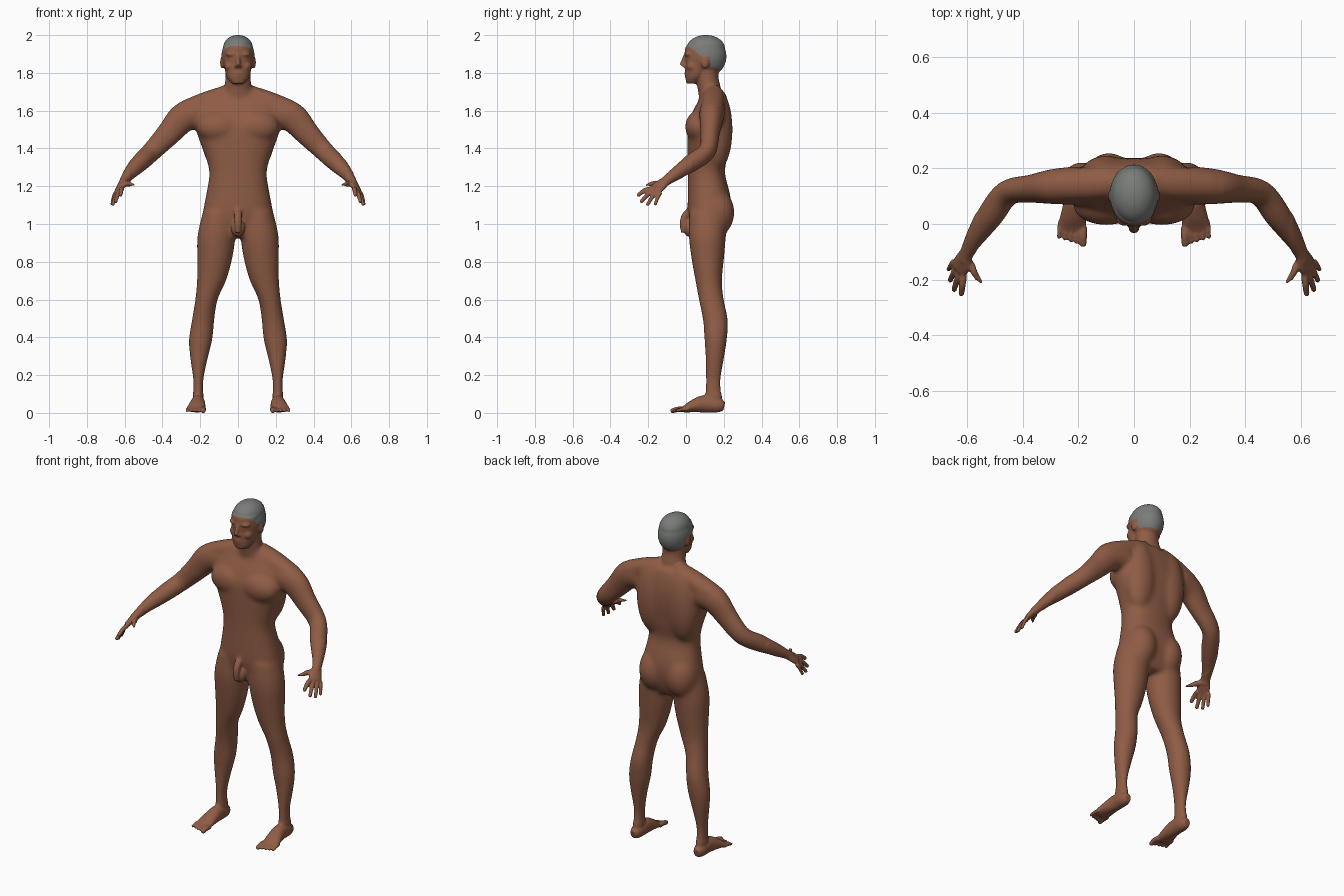
import bpy
import bmesh
from math import sin, cos, pi, copysign
from mathutils import Vector, Matrix

default_cube = bpy.data.objects.get("Cube")
if default_cube:
    bpy.data.objects.remove(default_cube, do_unlink=True)

X, Y, Z = Vector((1, 0, 0)), Vector((0, 1, 0)), Vector((0, 0, 1))
SIDES = 32
BOTH = (1, -1)
MIDDLE = (1,)


def make_material(name, colour):
    material = bpy.data.materials.new(name)
    material.use_nodes = True
    material.diffuse_color = (*colour, 1)
    shader = material.node_tree.nodes["Principled BSDF"]
    shader.inputs["Base Color"].default_value = (*colour, 1)
    shader.inputs["Roughness"].default_value = 0.7
    return material


def resample(stations, steps=4):
    """Smooth Catmull-Rom path through (x, y, z, half width, half depth)."""
    points = [Vector(s) for s in stations]
    padded = [points[0]] + points + [points[-1]]
    path = []
    for before, start, end, after in zip(padded, padded[1:], padded[2:], padded[3:]):
        for step in range(steps):
            t = step / steps
            path.append(start + (end - before) * (t / 2)
                        + (before * 2 - start * 5 + end * 4 - after) * (t * t / 2)
                        + (start * 3 - before - end * 3 + after) * (t ** 3 / 2))
    return path + [points[-1]]


def tube(bm, stations, width_axis=X, axis=None, sides=BOTH, power=1):
    """Closed loft of rings; a fixed axis keeps them parallel, power < 1 squares them."""
    path = resample(stations)
    centres = [Vector(p[:3]) for p in path]
    angles = [2 * pi * k / SIDES for k in range(SIDES)]
    outline = [[copysign(abs(f) ** power, f) for f in (cos(a), sin(a))] for a in angles]
    last = len(path) - 1
    for side in sides:
        rings = []
        for i, centre in enumerate(centres):
            along = axis or (centres[min(i + 1, last)] - centres[max(i - 1, 0)]).normalized()
            u = (width_axis - along * width_axis.dot(along)).normalized()
            v = along.cross(u)
            points = [centre + u * (path[i][3] * c) + v * (path[i][4] * s) for c, s in outline]
            rings.append([bm.verts.new((p.x * side, p.y, p.z)) for p in points])
        for low, high in zip(rings, rings[1:]):
            for k in range(SIDES):
                n = (k + 1) % SIDES
                bm.faces.new((low[k], low[n], high[n], high[k]))
        bm.faces.new(rings[0])
        bm.faces.new(rings[-1])


def blob(bm, centre, radii, sides=BOTH):
    """Ellipsoid muscle or feature, mirrored unless on the centre line."""
    for side in sides:
        place = Matrix.Translation((centre[0] * side, centre[1], centre[2]))
        bmesh.ops.create_uvsphere(bm, u_segments=SIDES, v_segments=SIDES // 2, radius=1,
                                  matrix=place @ Matrix.Diagonal((*radii, 1)))


def digit(bm, root, tip, radius, bend):
    """Finger or toe with a slightly raised middle joint and a rounded tip."""
    root, tip = Vector(root), Vector(tip)
    joint = root.lerp(tip, 0.5) + Z * bend
    tube(bm, [(*root, radius, radius), (*joint, radius, radius),
              (*tip, radius * 0.85, radius * 0.85)])
    blob(bm, tip, [radius * 0.9] * 3)


def add_torso(bm):
    profile = [(.93, .117, .12, .075), (1.0, .123, .175, .1), (1.08, .124, .182, .114),
               (1.16, .121, .168, .112), (1.27, .108, .152, .098), (1.36, .114, .174, .106),
               (1.45, .119, .208, .113), (1.53, .124, .23, .113), (1.6, .135, .23, .098),
               (1.66, .145, .21, .075), (1.7, .145, .13, .06)]
    tube(bm, [(0, y, z, a, b) for z, y, a, b in profile], axis=Z, sides=MIDDLE, power=.85)
    blob(bm, (.1, .065, 1.515), (.12, .07, .085))        # chest
    blob(bm, (.1, .165, 1.5), (.1, .082, .22))           # upper back
    blob(bm, (.09, .153, 1.06), (.093, .104, .13))       # buttocks
    tube(bm, [(.05, .15, 1.7, .05, .04), (.16, .145, 1.655, .06, .05),
              (.27, .14, 1.6, .06, .06)], width_axis=Y)  # shoulder slope
    blob(bm, (0, .016, .98), (.038, .03, .047), MIDDLE)  # groin
    tube(bm, [(0, .02, 1.07, .02, .02), (0, -.005, 1.04, .02, .02),
              (0, -.016, 1.0, .019, .017), (0, -.014, .955, .014, .012)], sides=MIDDLE)


def add_head(bm):
    tube(bm, [(0, .135, 1.65, .095, .062), (0, .122, 1.72, .074, .061),
              (0, .113, 1.77, .067, .059), (0, .11, 1.84, .067, .062)], sides=MIDDLE)
    blob(bm, (0, .104, 1.887), (.088, .111, .11), MIDDLE)  # cranium
    blob(bm, (0, .105, 1.93), (.08, .102, .071), MIDDLE)   # crown
    profile = [(1.743, .033, .034, .03), (1.77, .045, .056, .048), (1.8, .055, .067, .06),
               (1.85, .064, .074, .068), (1.9, .073, .079, .08), (1.94, .083, .078, .087)]
    tube(bm, [(0, y, z, a, b) for z, y, a, b in profile], axis=Z, sides=MIDDLE)
    tube(bm, [(0, .004, 1.9, .011, .014), (0, -.012, 1.862, .011, .014),
              (0, -.022, 1.837, .014, .015)], sides=MIDDLE)  # nose
    blob(bm, (.011, -.006, 1.834), (.01, .013, .009))      # nostril
    blob(bm, (.03, .018, 1.898), (.036, .026, .014))       # brow
    blob(bm, (.031, .014, 1.872), (.017, .014, .011))      # eye
    blob(bm, (.04, .036, 1.835), (.032, .034, .03))        # cheek
    blob(bm, (0, .027, 1.795), (.042, .032, .042), MIDDLE)  # mouth mound
    blob(bm, (0, .005, 1.798), (.027, .015, .008), MIDDLE)  # upper lip
    blob(bm, (0, .007, 1.782), (.023, .015, .008), MIDDLE)  # lower lip
    blob(bm, (0, .018, 1.757), (.025, .019, .014), MIDDLE)  # chin
    blob(bm, (.085, .102, 1.855), (.01, .02, .032))        # ear


def add_arm(bm):
    tube(bm, [(.19, .14, 1.59, .07, .08), (.285, .135, 1.567, .065, .081),
              (.367, .127, 1.478, .052, .067), (.455, .113, 1.386, .047, .055),
              (.515, .035, 1.328, .05, .05), (.565, -.04, 1.275, .038, .038),
              (.6, -.1, 1.232, .027, .025), (.612, -.13, 1.21, .028, .022)], width_axis=Y)
    # palm, fingers and thumb
    knuckle_line = Vector((.035, .05, -.02))
    tube(bm, [(.603, -.105, 1.228, .026, .021), (.617, -.138, 1.203, .037, .019),
              (.632, -.165, 1.178, .037, .014)], width_axis=knuckle_line)
    tips = [(.622, -.25, 1.155), (.648, -.235, 1.12), (.662, -.202, 1.105), (.667, -.162, 1.107)]
    for i, tip in enumerate(tips):
        root = Vector((.614, -.183, 1.187)) + knuckle_line * (i / 3)
        digit(bm, root, tip, .0125 - .0007 * i, .008)
    digit(bm, (.6, -.13, 1.212), (.551, -.21, 1.207), .0145, .004)


def add_leg(bm):
    tube(bm, [(.1, .118, 1.07, .085, .1), (.114, .113, .94, .101, .099),
              (.123, .115, .82, .094, .087), (.14, .12, .7, .078, .071),
              (.167, .134, .6, .06, .067), (.185, .156, .49, .06, .067),
              (.198, .157, .387, .063, .06), (.207, .152, .28, .046, .049),
              (.21, .144, .175, .028, .041), (.211, .145, .1, .028, .044),
              (.212, .15, .04, .03, .045)], axis=Z)
    # foot and toes
    tube(bm, [(.213, .202, .034, .02, .024), (.212, .17, .04, .034, .038),
              (.212, .1, .048, .038, .046), (.217, .04, .036, .045, .034),
              (.223, -.005, .021, .05, .019), (.225, -.022, .017, .047, .013)])
    for i in range(5):
        root = (.184 + .02 * i, -.01 + .006 * i, .018)
        tip = (.184 + .0215 * i, -.07 + .006 * i, .012)
        digit(bm, root, tip, .0095 if i else .015, .004)


def is_broad(co):
    """Large soft forms, leaving out the head, hands, feet and groin."""
    groin = abs(co.x) < 0.05 and co.y < 0.03 and 0.92 < co.z < 1.07
    return 0.1 < co.z < 1.73 and abs(co.x) < 0.57 and not groin


def smooth(bm, verts, rounds):
    for _ in range(rounds):
        bmesh.ops.smooth_vert(bm, verts=verts, factor=0.5,
                              use_axis_x=True, use_axis_y=True, use_axis_z=True)


def is_hair(co):
    """Hairline drops from the forehead to the ear and on to the nape."""
    if abs(co.x) > 0.2:
        return False
    hairline = [(-.1, 1.945), (.01, 1.942), (.05, 1.915), (.075, 1.89),
                (.125, 1.887), (.13, 1.83), (.2, 1.82), (.3, 1.82)]
    for (y0, z0), (y1, z1) in zip(hairline, hairline[1:]):
        if y0 <= co.y < y1:
            return co.z > z0 + (z1 - z0) * (co.y - y0) / (y1 - y0)
    return False


# Assemble the overlapping forms
bm = bmesh.new()
for build in (add_torso, add_head, add_arm, add_leg):
    build(bm)
bmesh.ops.recalc_face_normals(bm, faces=bm.faces)
mesh = bpy.data.meshes.new("figure")
bm.to_mesh(mesh)
bm.free()
figure = bpy.data.objects.new("figure", mesh)
bpy.context.collection.objects.link(figure)

# Fuse them into one skin
fuse = figure.modifiers.new("fuse", "REMESH")
fuse.mode = "VOXEL"
fuse.voxel_size = 0.005
graph = bpy.context.evaluated_depsgraph_get()
skin_mesh = bpy.data.meshes.new_from_object(figure.evaluated_get(graph))
figure.modifiers.clear()
figure.data = skin_mesh
skin_mesh.materials.clear()
skin_mesh.materials.append(make_material("brown skin", (.275, .108, .06)))
skin_mesh.materials.append(make_material("grey hair", (.19, .2, .19)))

# Soften the body more than the face, hands and feet, then colour the hair
bm = bmesh.new()
bm.from_mesh(skin_mesh)
smooth(bm, [v for v in bm.verts if is_broad(v.co)], 50)
smooth(bm, [v for v in bm.verts if v.co.z > 1.7], 4)
smooth(bm, bm.verts[:], 2)
for v in bm.verts:
    v.co.z = max(v.co.z, 0)
for face in bm.faces:
    face.smooth = True
    face.material_index = int(is_hair(face.calc_center_median()))
bm.to_mesh(skin_mesh)
bm.free()
